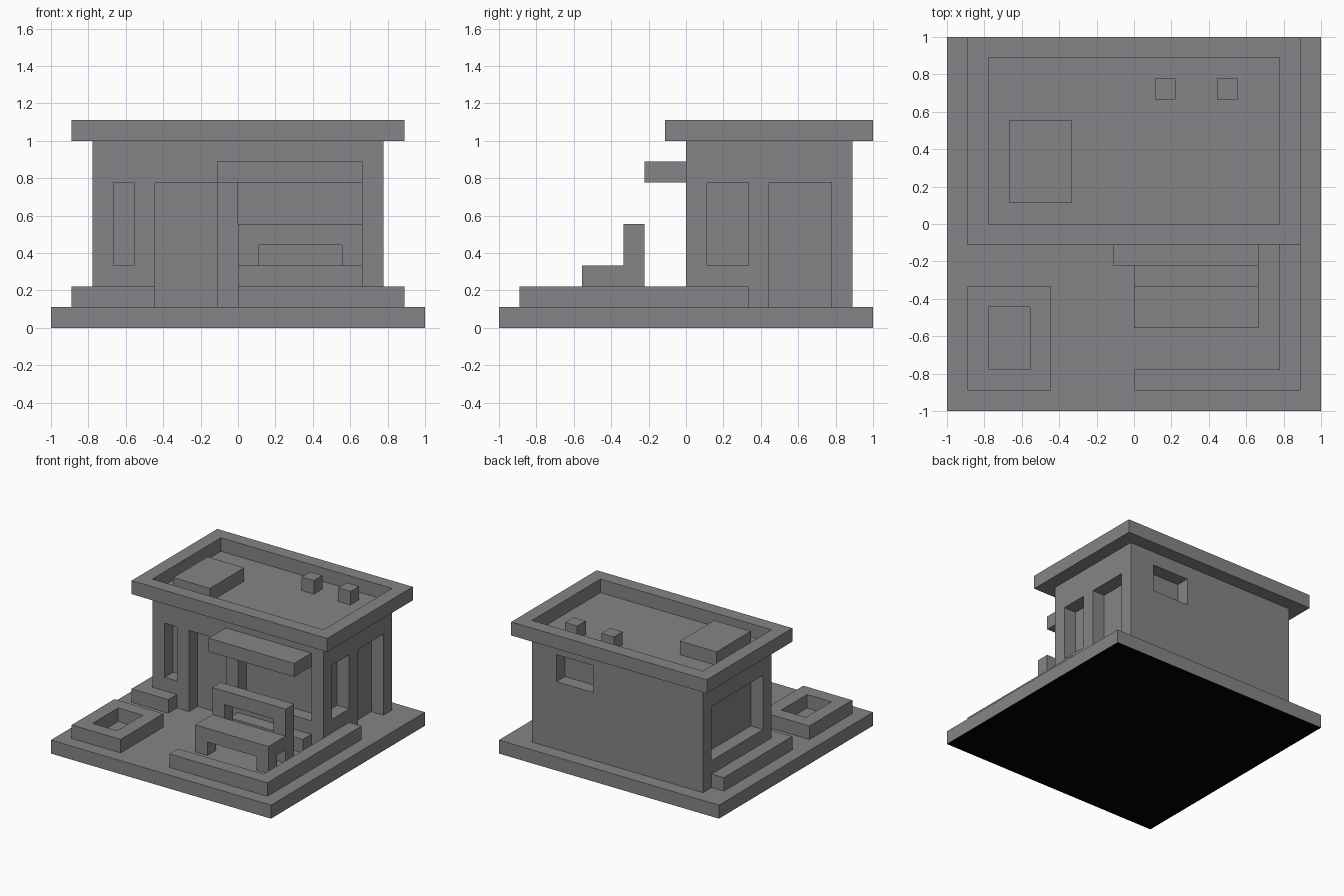
import bpy
import bmesh

U = 1 / 9  # one building block

cube = bpy.data.objects.get("Cube")
if cube:
    bpy.data.objects.remove(cube, do_unlink=True)


def material(name, color):
    mat = bpy.data.materials.new(name)
    mat.use_nodes = True
    mat.diffuse_color = color
    mat.node_tree.nodes["Principled BSDF"].inputs["Base Color"].default_value = color
    return mat


stone = material("stone grey", (0.24, 0.23, 0.245, 1))
dark = material("underside black", (0, 0, 0, 1))


def prism(name, outline, low, high):
    """Extrude a counter-clockwise plan outline between two heights, in blocks."""
    bm = bmesh.new()
    face = bm.faces.new([bm.verts.new((x * U, y * U, low * U)) for x, y in outline])
    up = bmesh.ops.extrude_face_region(bm, geom=[face])["geom"]
    for v in up:
        if isinstance(v, bmesh.types.BMVert):
            v.co.z = high * U
    bmesh.ops.recalc_face_normals(bm, faces=bm.faces[:])
    mesh = bpy.data.meshes.new(name)
    bm.to_mesh(mesh)
    bm.free()
    mesh.materials.append(stone)
    obj = bpy.data.objects.new(name, mesh)
    bpy.context.collection.objects.link(obj)
    return obj


def box(name, x, y, z):
    (a, b), (c, d) = x, y
    return prism(name, [(a, c), (b, c), (b, d), (a, d)], *z)


def carve(obj, openings):
    """Cut box-shaped openings out of an object, then drop the cutters."""
    for x, y, z in openings:
        cutter = box("cutter", x, y, z)
        cutter.hide_render = True
        mod = obj.modifiers.new("opening", "BOOLEAN")
        mod.operation = "DIFFERENCE"
        mod.solver = "EXACT"
        mod.object = cutter
        bpy.context.view_layer.objects.active = obj
        bpy.ops.object.modifier_apply(modifier=mod.name)
        bpy.data.objects.remove(cutter, do_unlink=True)


# Ground slab with a black underside
ground = box("ground_slab", (-9, 9), (-9, 9), (0, 1))
ground.data.materials.append(dark)
for poly in ground.data.polygons:
    if poly.normal.z < -0.5:
        poly.material_index = 1

# House body with recessed doors and windows
house = box("house_body", (-7, 7), (0, 8), (1, 9))
front, back, left, right = (-1, 1), (7, 9), (6, 8), (-8, -6)
window, door = (3, 7), (0, 7)
carve(house, [
    ((-6, -5), front, window),
    ((-4, -1), front, door),
    ((0, 6), front, window),
    (left, (1, 3), window),
    (left, (4, 7), door),
    (right, (1, 7), window),
    ((2, 5), back, (6, 8)),
])

# Overhanging parapet and roof equipment
parapet = box("roof_parapet", (-8, 8), (-1, 9), (9, 10))
carve(parapet, [((-7, 7), (0, 8), (8, 11))])
box("roof_unit", (-6, -3), (1, 5), (9, 10))
for i, x in enumerate((1, 4)):
    box(f"roof_vent_{i + 1}", (x, x + 1), (6, 7), (9, 10))

# Awning over the entrance and large window
box("awning", (-1, 6), (-2, 0), (7, 8))

# Garden planter, flower beds and low wall
planter = box("garden_planter", (-8, -4), (-8, -3), (1, 2))
carve(planter, [((-7, -5), (-7, -4), (0, 3))])
prism("corner_bed", [(-8, -1), (-5, -1), (-5, 0), (-7, 0), (-7, 7), (-8, 7)], 1, 2)
box("window_bed", (0, 6), (-1, 0), (1, 2))
prism("low_wall", [(0, -8), (8, -8), (8, 3), (7, 3), (7, -7), (0, -7)], 1, 2)

# Bench: seat on front legs, with an open backrest on posts
box("bench_seat", (0, 6), (-5, -3), (2, 3))
box("bench_back_rail", (0, 6), (-3, -2), (4, 5))
for side, x in (("right", 0), ("left", 5)):
    box(f"bench_leg_{side}", (x, x + 1), (-5, -4), (1, 2))
    box(f"bench_post_{side}", (x, x + 1), (-3, -2), (1, 4))
